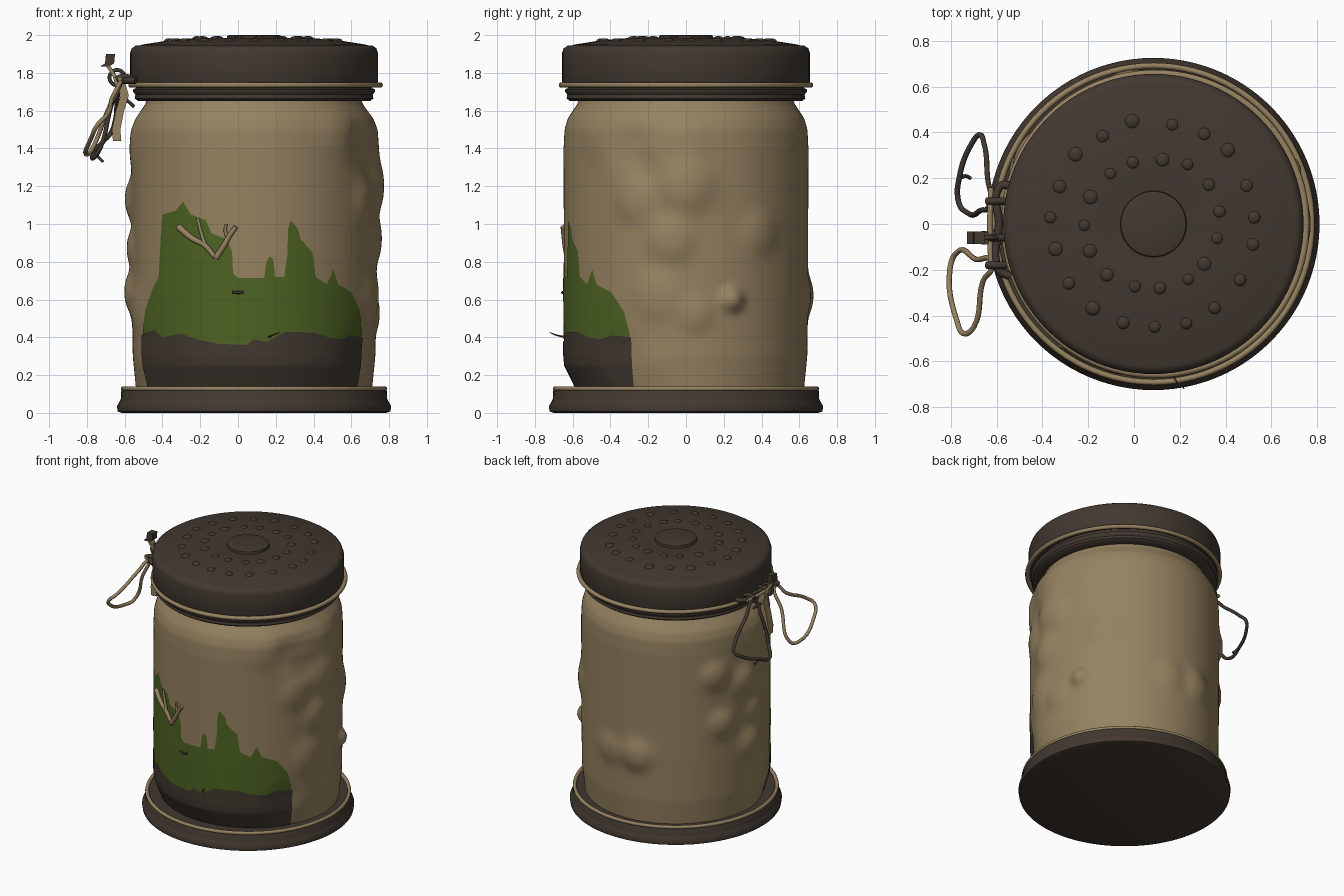
import bpy, math, random
from math import sin, cos, pi, radians, exp
from mathutils import Vector

if "Cube" in bpy.data.objects:
    bpy.data.objects.remove(bpy.data.objects["Cube"])

random.seed(4)
CX = 0.085  # the jar axis sits a little to the right because the clasp sticks out left


def material(name, rgb):
    m = bpy.data.materials.new(name)
    m.diffuse_color = (*rgb, 1)
    m.use_nodes = True
    m.node_tree.nodes["Principled BSDF"].inputs["Base Color"].default_value = m.diffuse_color
    return m


TAN = material("tan", (0.305, 0.223, 0.118))
DARK = material("dark_brown", (0.054, 0.040, 0.030))
GREEN = material("moss_green", (0.075, 0.125, 0.016))


def add(name, verts, faces, mat, angle=40):
    me = bpy.data.meshes.new(name)
    me.from_pydata(verts, [], faces)
    me.materials.append(mat)
    ob = bpy.data.objects.new(name, me)
    bpy.context.collection.objects.link(ob)
    bpy.ops.object.select_all(action='DESELECT')
    ob.select_set(True)
    bpy.context.view_layer.objects.active = ob
    bpy.ops.object.shade_smooth_by_angle(angle=radians(angle))
    return ob


def lathe(name, profile, mat, closed=False, n=96, cx=CX):
    """Spin (radius, z) points, listed bottom to top on the outside."""
    k = len(profile)
    verts = [(cx + r * cos(2 * pi * i / n), r * sin(2 * pi * i / n), z)
             for i in range(n) for r, z in profile]
    faces = [(i * k + j, (i + 1) % n * k + j, (i + 1) % n * k + (j + 1) % k, i * k + (j + 1) % k)
             for i in range(n) for j in range(k if closed else k - 1)]
    if not closed:
        faces.append([i * k for i in reversed(range(n))])
        faces.append([i * k + k - 1 for i in range(n)])
    return add(name, verts, faces, mat)


def ring(name, r, z, rr, rz, mat, cx=CX):
    return lathe(name, [(r + rr * cos(t * pi / 5), z + rz * sin(t * pi / 5)) for t in range(10)],
                 mat, True, cx=cx)


def tube(name, pts, radius, mat, cyclic=False, taper=1.0):
    cu = bpy.data.curves.new(name, 'CURVE')
    cu.dimensions = '3D'
    cu.bevel_depth, cu.bevel_resolution, cu.resolution_u, cu.use_fill_caps = radius, 2, 6, True
    sp = cu.splines.new('BEZIER')
    sp.bezier_points.add(len(pts) - 1)
    for i, (bp, p) in enumerate(zip(sp.bezier_points, pts)):
        bp.co, bp.handle_left_type, bp.handle_right_type = p, 'AUTO', 'AUTO'
        bp.radius = 1 + (taper - 1) * i / (len(pts) - 1)
    sp.use_cyclic_u = cyclic
    tmp = bpy.data.objects.new(name + "_curve", cu)
    bpy.context.collection.objects.link(tmp)
    me = bpy.data.meshes.new_from_object(tmp.evaluated_get(bpy.context.evaluated_depsgraph_get()))
    v, f = [tuple(x.co) for x in me.vertices], [tuple(p.vertices) for p in me.polygons]
    bpy.data.objects.remove(tmp)
    return add(name, v, f, mat, 60)


def lerp(table, x):
    if x <= table[0][0]:
        return table[0][1]
    for (a, p), (b, q) in zip(table, table[1:]):
        if x <= b:
            return p + (q - p) * (x - a) / (b - a)
    return table[-1][1]


# Lumpy body surface: radius as a function of angle and height
SIDE = [(0.1, 0.622), (0.18, 0.63), (0.3, 0.642), (0.6, 0.646), (1.4, 0.648), (1.5, 0.643),
        (1.56, 0.625), (1.61, 0.592), (1.64, 0.572), (1.7, 0.565)]
LUMPS = [  # angle, height, size, amount
    (0, 1.2, .14, .04), (-7, .92, .12, .032), (-14, .62, .13, .024), (37, .95, .11, .022),
    (22, .6, .06, .045), (0, 1.45, .12, .012), (4, .52, .09, .02), (-25, 1.12, .11, .022),
    (-29, 1.42, .12, -.018), (-20, 1.3, .08, -.012), (150, 1.22, .10, .032), (172, 1.13, .11, .04),
    (155, .85, .10, .032), (178, .64, .11, .04), (182, .87, .09, .027), (100, .62, .11, .035),
    (80, .62, .10, .02), (185, 1.42, .12, .012), (-165, .55, .12, .015), (-45, 1.48, .14, .012),
    (-33, .3, .13, -.015)]


def radius(a, z):
    r = lerp(SIDE, z)
    for deg, h, s, amt in LUMPS:
        d = (a - radians(deg) + pi) % (2 * pi) - pi
        q = ((d * .65) ** 2 + (z - h) ** 2) / s ** 2
        r += amt * exp(-q ** 1.4) if q < 6 else 0
    return r - max(0, .25 - z) * .4 * max(0, -sin(a))


def on_body(a, z, off=0.0):
    r = radius(a, z) + off
    return (CX + r * cos(a), r * sin(a), z)


N, M = 180, 100
zs = [.1 + 1.58 * j / M for j in range(M + 1)]
add("jar_body", [on_body(2 * pi * i / N, z) for i in range(N) for z in zs],
    [(i * (M + 1) + j, (i + 1) % N * (M + 1) + j, (i + 1) % N * (M + 1) + j + 1, i * (M + 1) + j + 1)
     for i in range(N) for j in range(M)], TAN, 60)


# Painted moss and soil patches following the body on the front
def to_angle(x):
    d = max(-.64, min(.64, x - CX))
    return math.atan2(-math.sqrt(.65 ** 2 - d * d), d)


def patch(name, low, high, off, mat, cols=260, rows=24):
    low, high = ([(to_angle(x), z) for x, z in t] for t in (low, high))
    a0, a1 = high[0][0], high[-1][0]
    verts = []
    for i in range(cols + 1):
        a = a0 + (a1 - a0) * i / cols
        lo, hi = lerp(low, a), lerp(high, a)
        verts += [on_body(a, lo + (hi - lo) * j / rows, off) for j in range(rows + 1)]
    k = rows + 1
    add(name, verts, [(i * k + j, (i + 1) * k + j, (i + 1) * k + j + 1, i * k + j + 1)
                      for i in range(cols) for j in range(rows)], mat, 60)


SOIL = [(-.51, .41), (-.44, .44), (-.4, .4), (-.3, .42), (-.22, .39), (-.1, .365), (.05, .36),
        (.08, .39), (.15, .375), (.25, .43), (.4, .425), (.48, .40), (.55, .39), (.6, .41),
        (.665, .40)]
MOSS = [(-.505, .42), (-.49, .54), (-.45, .66), (-.42, .72), (-.409, .92), (-.4, 1.05), (-.33, 1.07),
        (-.29, 1.12), (-.25, 1.05), (-.17, 1.02), (-.14, .95), (-.06, .92), (-.03, .85), (-.028, .74),
        (0, .715), (.14, .715), (.15, .80), (.17, .83), (.188, .81), (.195, .72), (.245, .72),
        (.262, .84), (.264, .97), (.28, 1.02), (.32, .97), (.33, .92), (.395, .85), (.41, .72),
        (.47, .68), (.505, .76), (.53, .68), (.6, .64), (.645, .54), (.66, .43)]
patch("moss_patch", [(x, z - .02) for x, z in SOIL], MOSS, .004, GREEN)
patch("soil_patch", [(-.51, .11), (.665, .11)], SOIL, .008, DARK)

# Base plate, its trim, gasket and wire band
lathe("base_plate", [(.70, 0), (.722, .008), (.726, .035), (.715, .055), (.705, .075), (.703, .115),
                     (.695, .125), (.60, .12)], DARK)
ring("base_trim", .692, .128, .013, .013, TAN)
lathe("gasket", [(.55, 1.65), (.615, 1.652), (.632, 1.665), (.628, 1.685), (.64, 1.70), (.64, 1.712),
                 (.625, 1.72), (.61, 1.76)], DARK)
ring("neck_band", .658, 1.736, .016, .015, TAN, CX + .008)

# Lid with sloping top, round button and two rings of studs
LID = [(.60, 1.745), (.652, 1.745), (.656, 1.755), (.656, 1.905), (.648, 1.93), (.625, 1.945),
       (.605, 1.945), (.59, 1.95), (.45, 1.972), (.30, 1.985), (.22, 1.985), (.16, 1.978), (.145, 1.978),
       (.142, 1.996), (.132, 2.0), (.04, 2.0)]
lathe("lid", LID, DARK)
verts, faces = [], []
for count, r0, start in ((19, .45, 5), (15, .29, 12)):
    for i in range(count):
        a = radians(start) + 2 * pi * i / count + random.uniform(-.04, .04)
        r = r0 + random.uniform(-.012, .012)
        s, z0 = random.uniform(.026, .034), 1.972 if r0 > .4 else 1.984
        b = len(verts)
        for t in range(4):  # flattened dome
            verts += [(CX + r * cos(a) + s * cos(t * pi / 7) * cos(u * pi / 6),
                       r * sin(a) + s * cos(t * pi / 7) * sin(u * pi / 6),
                       z0 - .004 + .015 * sin(t * pi / 7)) for u in range(12)]
        faces += [(b + t * 12 + u, b + t * 12 + (u + 1) % 12, b + t * 12 + 12 + (u + 1) % 12,
                   b + t * 12 + 12 + u) for t in range(3) for u in range(12)]
        faces.append([b + 36 + u for u in range(12)])
add("lid_studs", verts, faces, DARK, 60)

# Forked twig lying on the moss
for i, (pts, w) in enumerate([
        ([(-.31, .985), (-.24, .925), (-.17, .885), (-.12, .825)], .018),
        ([(-.115, .82), (-.07, .89), (-.045, .935), (-.01, .985)], .017),
        ([(-.17, .885), (-.19, .95), (-.21, 1.03)], .011),
        ([(-.05, .925), (-.065, .96), (-.06, 1.0)], .010)]):
    tube(f"twig_{i}", [on_body(to_angle(x), z, .012) for x, z in pts], w, TAN, taper=.75)

# Small thorns on the front
tube("thorn_low", [(.16, -.63, .40), (.18, -.68, .41), (.22, -.72, .425)], .006, DARK, taper=.4)
tube("thorn_mid", [(-.03, -.645, .64), (0, -.655, .637), (.03, -.645, .64)], .007, DARK)


# Clasp on the left: bracket, lever and two wire loops
def plate(name, path, y, half, t, mat):
    """Strip following (x, z) points, extruded across y."""
    verts, k = [], len(path)
    for x, z in path:
        verts += [(x - t, y - half, z), (x + t, y - half, z), (x + t, y + half, z), (x - t, y + half, z)]
    faces = [(i * 4 + j, i * 4 + (j + 1) % 4, i * 4 + 4 + (j + 1) % 4, i * 4 + 4 + j)
             for i in range(k - 1) for j in range(4)]
    add(name, verts, faces + [(3, 2, 1, 0), tuple(4 * k - 4 + j for j in range(4))], mat)


tube("clasp_bracket", [(-.54, .17, 1.76), (-.585, .165, 1.76), (-.59, 0, 1.76), (-.59, -.2, 1.76),
                       (-.54, -.23, 1.76)], .018, DARK)
tube("clasp_pin", [(-.625, .16, 1.765), (-.63, 0, 1.765), (-.625, -.2, 1.765)], .012, TAN)
for y in (.1, -.06, -.18):
    tube("clasp_arm", [(-.56, y, 1.77), (-.61, y, 1.78), (-.645, y, 1.765)], .016, DARK)
plate("lever_tip", [(-.705, 1.835), (-.68, 1.85), (-.675, 1.90)], -.06, .028, .024, DARK)
plate("lever_neck", [(-.635, 1.72), (-.65, 1.78), (-.69, 1.84)], -.06, .024, .012, TAN)
plate("lever_blade", [(-.64, 1.44), (-.645, 1.5), (-.625, 1.6), (-.60, 1.68), (-.62, 1.75)], -.06, .03,
      .022, TAN)
tube("lever_ring", [(-.64 + .04 * cos(t * pi / 4), -.06, 1.775 + .04 * sin(t * pi / 4))
                    for t in range(8)], .01, DARK, True)
tube("lever_hook", [(-.61, -.03, 1.67), (-.57, -.02, 1.64), (-.55, -.02, 1.62)], .009, DARK)
tube("wire_loop_back", [(-.63, .09, 1.74), (-.64, .2, 1.66), (-.655, .35, 1.53), (-.675, .39, 1.48),
                        (-.71, .35, 1.44), (-.76, .22, 1.385), (-.765, .09, 1.35), (-.73, .05, 1.40),
                        (-.67, .06, 1.63)], .012, DARK, True)
tube("wire_loop_front", [(-.62, -.18, 1.75), (-.66, -.25, 1.68), (-.70, -.45, 1.57), (-.74, -.48, 1.53),
                         (-.775, -.42, 1.46), (-.805, -.2, 1.37), (-.78, -.13, 1.385),
                         (-.69, -.155, 1.6)], .012, TAN, True)
tube("wire_tail", [(-.76, .2, 1.38), (-.735, .21, 1.35), (-.715, .2, 1.33)], .008, DARK)
